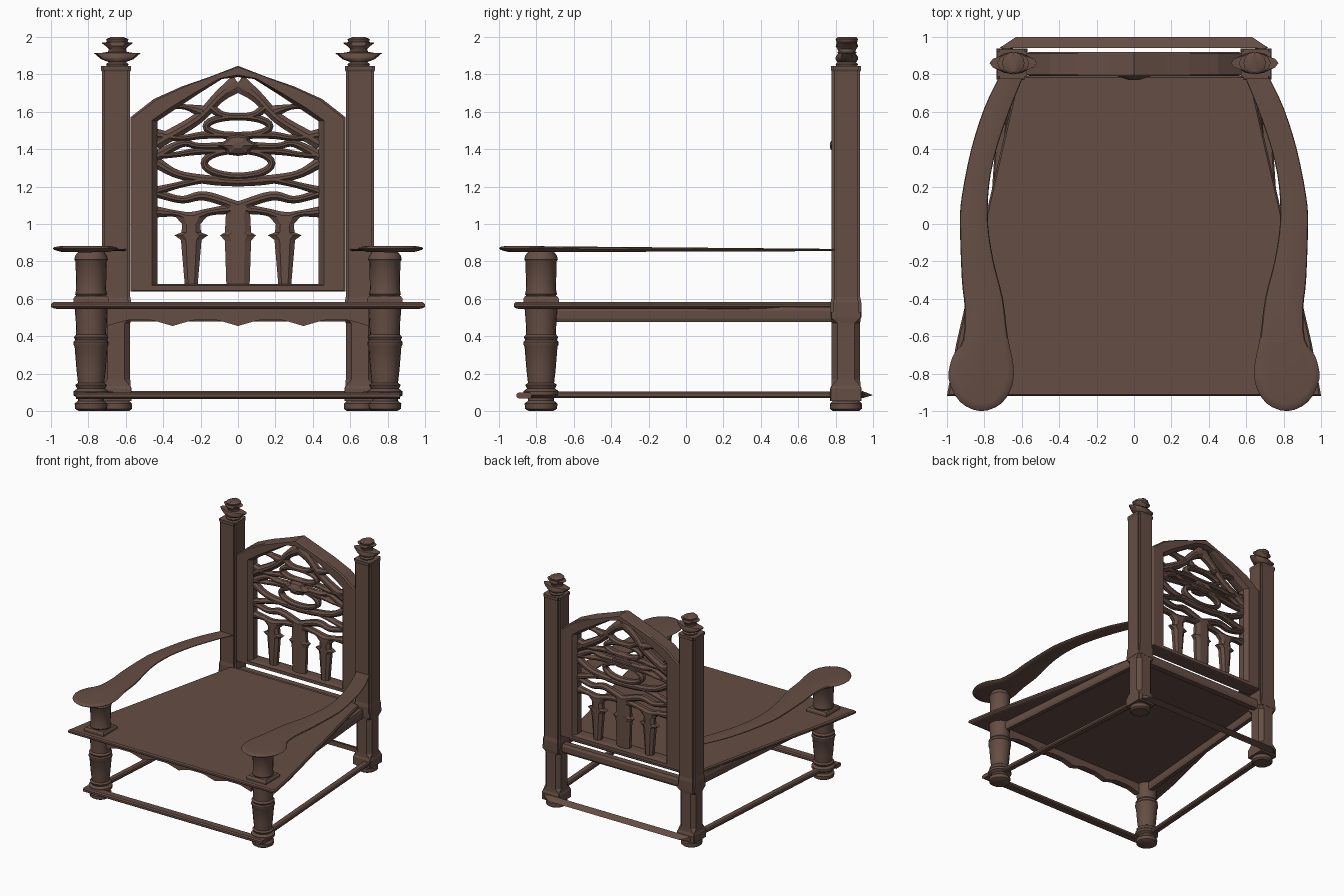
import bpy, bmesh, math
from mathutils import Vector

if "Cube" in bpy.data.objects:
    bpy.data.objects.remove(bpy.data.objects["Cube"])

wood = bpy.data.materials.new("dark brown wood")
wood.diffuse_color = (0.13, 0.076, 0.058, 1)
wood.use_nodes = True
wood.node_tree.nodes["Principled BSDF"].inputs["Base Color"].default_value = wood.diffuse_color


def finish(name, bm, mirror=False, smooth=False):
    bmesh.ops.recalc_face_normals(bm, faces=bm.faces)
    me = bpy.data.meshes.new(name)
    bm.to_mesh(me)
    bm.free()
    me.materials.append(wood)
    ob = bpy.data.objects.new(name, me)
    bpy.context.collection.objects.link(ob)
    if smooth:
        bpy.ops.object.select_all(action='DESELECT')
        ob.select_set(True)
        bpy.context.view_layer.objects.active = ob
        bpy.ops.object.shade_smooth_by_angle(angle=math.radians(35))
    if mirror:
        ob.modifiers.new("Mirror", 'MIRROR')
    return ob


def skin(bm, rings, close=False, caps=True):
    """Join equal-length rings of points with quads."""
    vs = [[bm.verts.new(p) for p in r] for r in rings]
    n = len(vs[0])
    for k in range(len(vs) if close else len(vs) - 1):
        a, b = vs[k], vs[(k + 1) % len(vs)]
        for i in range(n):
            j = (i + 1) % n
            bm.faces.new((a[i], a[j], b[j], b[i]))
    if caps and not close:
        bm.faces.new(vs[0])
        bm.faces.new(vs[-1])


def lathe(name, prof, cx, cy, n=20):
    """Profile of (rx, z[, ry]) turned about a vertical axis, mirrored."""
    bm = bmesh.new()
    rings = []
    for p in prof:
        ry = p[2] if len(p) > 2 else p[0]
        rings.append([(cx + p[0] * math.cos(2 * math.pi * i / n),
                       cy + ry * math.sin(2 * math.pi * i / n), p[1]) for i in range(n)])
    skin(bm, rings)
    return finish(name, bm, True, True)


def slabs(name, sections, mirror=False):
    """Stack of matching closed outlines."""
    bm = bmesh.new()
    skin(bm, sections)
    return finish(name, bm, mirror)


def bar(name, a, b, w, z0, z1, mirror=False):
    """Flat rail between two plan points, edges softened."""
    a, b = Vector(a), Vector(b)
    d = (b - a).normalized()
    s = Vector((-d.y, d.x)) * w / 2
    m, h = (z0 + z1) / 2, (z1 - z0) / 2
    sec = [(-1, -.5), (-1, .5), (-.7, 1), (.7, 1), (1, .5), (1, -.5), (.7, -1), (-.7, -1)]
    return slabs(name, [[(p.x + s.x * u, p.y + s.y * u, m + h * v) for u, v in sec]
                        for p in (a, b)], mirror)


def spline(pts, steps=5):
    P = [Vector(p) for p in pts]
    P = [2 * P[0] - P[1]] + P + [2 * P[-1] - P[-2]]
    out = []
    for i in range(1, len(P) - 2):
        a, b, c, d = P[i - 1:i + 3]
        for k in range(steps):
            t = k / steps
            out.append(.5 * (2 * b + (c - a) * t + (2 * a - 5 * b + 4 * c - d) * t * t
                             + (3 * b - a - 3 * c + d) * t ** 3))
    return out + [P[-2]]


# Seat board, wider at the front, with softened edge
def seat_ring(inset, z):
    return [(x * (1 - inset), y * (1 - inset * .8), z) for x, y in
            ((-1, -.92), (1, -.92), (.95, -.64), (.62, .79), (-.62, .79), (-.95, -.64))]
slabs("seat", [seat_ring(.04, .545), seat_ring(.012, .55), seat_ring(0, .558),
               seat_ring(0, .572), seat_ring(.012, .582)])

# Aprons under the seat; the front one is scalloped
bar("side_apron", (.77, -.72), (.64, .80), .05, .475, .555, True)
bar("back_apron", (-.6, .86), (.6, .86), .07, .48, .56)
low = []
for i in range(57):
    x = -.7 + i * .025
    d = min(abs(x - c) for c in (-.7, -.35, 0, .35, .7))
    low.append((x, .487 - .032 * max(0, 1 - d / .11)))
outline = low + [(.7, .555), (-.7, .555)]
slabs("front_apron", [[(x, y, z) for x, z in outline] for y in (-.82, -.77)])

# Turned front legs and arm supports
lathe("front_leg", [(.065, 0), (.085, .012), (.088, .04), (.07, .055), (.07, .07), (.095, .085),
                    (.095, .105), (.075, .12), (.085, .14), (.07, .15), (.078, .22), (.088, .345),
                    (.094, .355), (.094, .37), (.085, .38), (.092, .395), (.08, .41), (.082, .48),
                    (.088, .55)], .785, -.775)
slabs("arm_support_base", [[(.785 + u * h, -.775 + v * h, z) for u, v in
                            ((-1, -1), (1, -1), (1, 1), (-1, 1))]
                           for h, z in ((.095, .58), (.095, .6), (.085, .615))], True)
lathe("arm_support", [(.075, .61), (.085, .625), (.08, .65), (.083, .80), (.09, .81), (.085, .83),
                      (.07, .85), (.085, .86)], .785, -.775)

# Swept armrests with a round paddle at the front
arm = [(.72, .79), (.80, .62), (.87, .4), (.92, .15), (.93, 0), (.92, -.3), (.905, -.45),
       (.915, -.62), (.97, -.71), (.99, -.83), (.93, -.95), (.82, -1), (.71, -.96), (.65, -.86),
       (.645, -.75), (.675, -.6), (.70, -.4), (.75, -.2), (.78, 0), (.775, .2), (.735, .4),
       (.66, .62), (.59, .79)]
path = spline(arm, 3)
bm = bmesh.new()
rings = []
for inset, f in ((.3, 0), (.06, .35), (0, .6), (.05, .85), (.22, 1)):
    ring = []
    for i, p in enumerate(path):
        q = path[len(path) - 1 - i]               # opposite edge
        c = (p + q) / 2
        if p.y < -.68:
            c = Vector((.815, -.82))
        t = (p.y + 1) / 1.79
        s = p.lerp(c, inset)
        ring.append((s.x, p.y if p.y > -.68 else s.y, .849 + .006 * t + f * (.034 - .022 * t)))
    rings.append(ring)
skin(bm, rings)
finish("armrest", bm, True, True)

# Back posts: notched square section with plainer chamfered lower part
def post_ring(h, n, z):
    c = h - n
    o = []
    for sx, sy in ((1, 1), (-1, 1), (-1, -1), (1, -1)):
        q = [(h, c), (c, c), (c, h)]
        o += [(.652 + sx * a, .855 + sy * b, z) for a, b in (q if sx * sy > 0 else q[::-1])]
    return o
slabs("back_post", [post_ring(h, .014, z) for h, z in
                    ((.082, .50), (.082, .58), (.076, .61), (.076, 1.815), (.081, 1.825), (.081, 1.845))], True)

def oct_ring(h, c, z):
    return [(.652 + a, .855 + b, z) for a, b in
            ((h, -c), (h, c), (c, h), (-c, h), (-h, c), (-h, -c), (-c, -h), (c, -h))]
slabs("back_leg", [oct_ring(h, c, z) for h, c, z in
                   ((.084, .08, .055), (.084, .08, .12), (.078, .075, .135), (.076, .045, .17),
                    (.076, .045, .47), (.08, .078, .5), (.08, .078, .53))], True)
lathe("back_foot", [(.07, 0), (.085, .012), (.085, .04), (.065, .06)], .652, .855)

# Leafy finials
lathe("finial", [(.055, 1.84, .055), (.06, 1.855, .06), (.045, 1.865, .05), (.085, 1.88, .06),
                 (.10, 1.892, .06), (.127, 1.915, .045), (.08, 1.915, .055), (.05, 1.92, .045),
                 (.045, 1.935, .05), (.06, 1.95, .06), (.085, 1.968, .055), (.055, 1.972, .055),
                 (.06, 1.988, .06), (.03, 2.0, .05)], .645, .86, 12)

# Low stretchers tying the legs together
bar("front_stretcher", (-.865, -.865), (.865, -.865), .08, .066, .1)
bar("side_stretcher", (.80, -.85), (.68, .95), .055, .07, .105, True)
slabs("back_stretcher", [[(-.72, .94, z), (.72, .94, z), (.63, 1, .085), (-.63, 1, .085)]
                         for z in (.068, .108)])

# Pointed back frame, moulded toward the opening
outer = [(.575, .64), (.575, 1.57), (.45, 1.668), (.3, 1.735), (.15, 1.787)]
inner = [(.43, .68), (.43, 1.55), (.34, 1.61), (.22, 1.69), (.085, 1.775)]
outer = outer + [(0, 1.845)] + [(-x, z) for x, z in outer[::-1]]
inner = inner + [(0, 1.785)] + [(-x, z) for x, z in inner[::-1]]
bm = bmesh.new()
skin(bm, [[(o[0] + (i[0] - o[0]) * t, y, o[1] + (i[1] - o[1]) * t) for o, i in zip(outer, inner)]
          for t, y in ((0, .80), (.1, .79), (.8, .79), (1, .825), (1, .885), (.8, .92), (.1, .92), (0, .91))],
     close=True)
finish("back_frame", bm)

# Tracery: ridged ribbons (x, z, width) on the left half, mirrored
def stroke(name, pts, closed=False):
    P = [Vector(p) for p in pts] if closed else spline(pts)
    rings = []
    for i, p in enumerate(P):
        a = P[i - 1] if (closed or i) else p
        b = P[(i + 1) % len(P)] if (closed or i < len(P) - 1) else p
        d = (b - a).to_2d().normalized()
        s = Vector((-d.y, d.x)) * p.z / 2
        rings.append([(p.x + s.x * u, y, p.y + s.y * u) for u, y in
                      ((-1, .84), (-.3, .822), (.3, .822), (1, .84),
                       (1, .87), (.3, .888), (-.3, .888), (-1, .87))])
    bm = bmesh.new()
    skin(bm, rings, closed)
    return finish(name, bm, not closed)

for k, pts in enumerate((
        [(0, 1.755, .10), (-.1, 1.68, .065), (-.22, 1.56, .06), (-.44, 1.43, .07)],
        [(-.19, 1.60, .07), (-.28, 1.625, .03), (-.38, 1.63, .03)],
        [(-.15, 1.63, .05), (-.09, 1.585, .04), (0, 1.57, .035)],
        [(-.44, 1.48, .06), (-.3, 1.46, .035), (-.18, 1.475, .04), (0, 1.475, .035)],
        [(-.44, 1.36, .06), (-.3, 1.43, .04), (-.2, 1.415, .035), (0, 1.42, .05)],
        [(-.44, 1.37, .05), (-.34, 1.37, .03), (-.2, 1.39, .04), (0, 1.39, .04)],
        [(-.44, 1.33, .06), (-.32, 1.265, .045), (-.15, 1.235, .05), (0, 1.225, .05)],
        [(-.44, 1.175, .05), (-.33, 1.205, .035), (-.2, 1.235, .04), (-.1, 1.24, .04)],
        [(-.44, 1.165, .045), (-.3, 1.13, .04), (-.18, 1.15, .05), (0, 1.095, .05)],
        [(-.44, 1.065, .06), (-.33, 1.055, .035), (-.25, 1.035, .06), (-.15, 1.065, .04), (0, 1.085, .06)])):
    stroke("tracery_branch_%d" % (k + 1), pts)
for name, cz, rx, rz in (("upper_tracery_ring", 1.522, .17, .052), ("lower_tracery_ring", 1.325, .18, .07)):
    stroke(name, [(rx * math.cos(a), cz + rz * math.sin(a), .04) for a in
                  [2 * math.pi * i / 28 for i in range(28)]], True)

# Little columns at the foot of the tracery
def column(name, cx, prof, mirror):
    slabs(name, [[(cx - w, .84, z), (cx - w * .5, .822, z), (cx + w * .5, .822, z), (cx + w, .84, z),
                  (cx + w, .87, z), (cx + w * .5, .888, z), (cx - w * .5, .888, z), (cx - w, .87, z)]
                 for w, z in prof], mirror)
column("side_tracery_column", .25, [(.034, .67), (.055, .915), (.09, .94), (.052, .955), (.048, 1.0), (.09, 1.045)], True)
column("middle_tracery_column", 0, [(.062, .67), (.07, .91), (.095, .94), (.07, .955), (.065, 1.05), (.09, 1.1)], False)

# Rosette boss on the tracery
slabs("rosette", [[(r * math.cos(a) * (1.5 if i % 2 == 0 else 1), y, 1.42 + .75 * r * math.sin(a))
                   for i, a in enumerate(2 * math.pi * k / 12 for k in range(12))]
                  for r, y in ((.075, .88), (.075, .82), (.06, .79), (.02, .77))])
